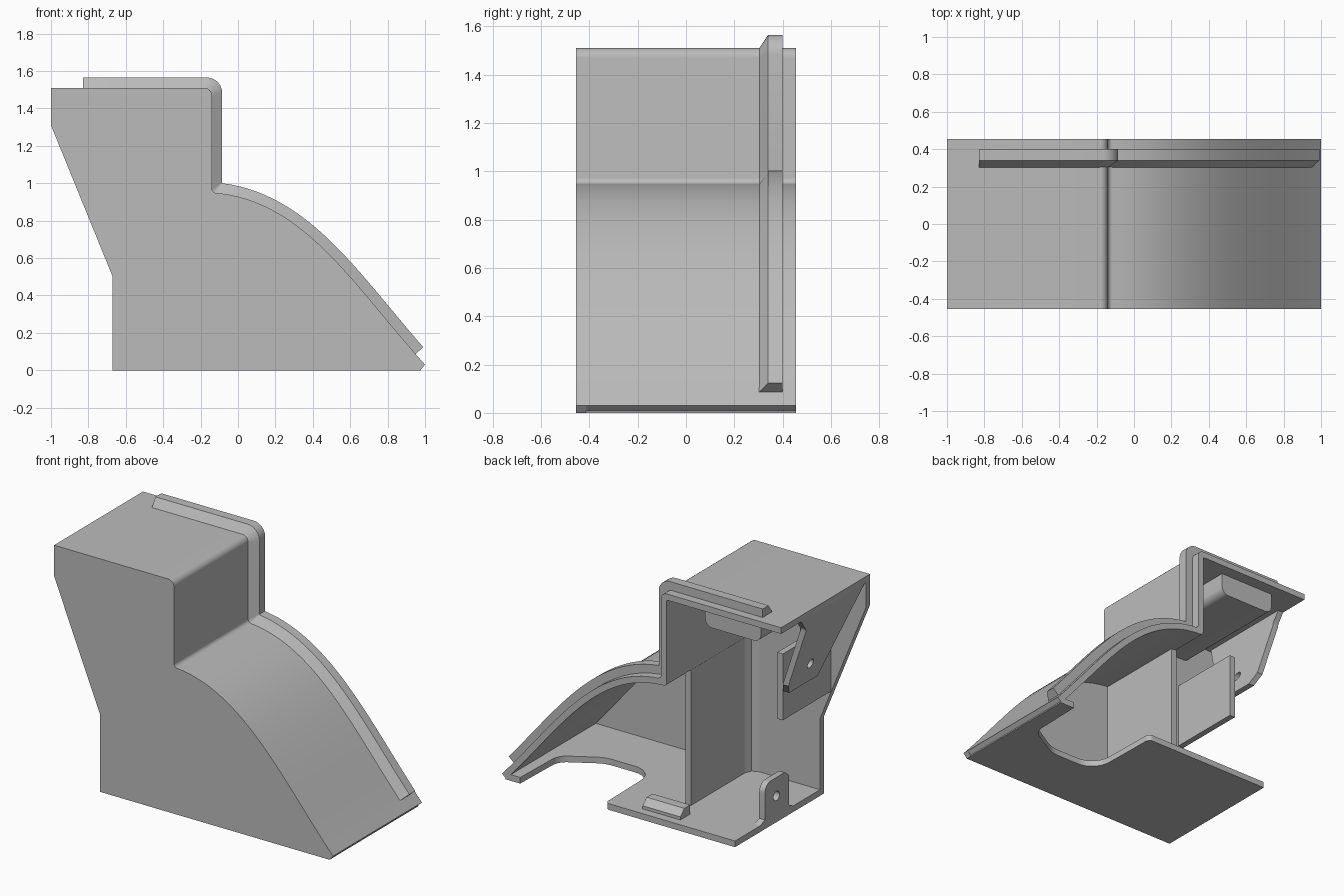
import bpy, bmesh, math
from mathutils import Vector
from mathutils.geometry import interpolate_bezier

if "Cube" in bpy.data.objects:
    bpy.data.objects.remove(bpy.data.objects["Cube"])

grey = bpy.data.materials.new("plain_grey")
grey.use_nodes = True
grey.diffuse_color = (0.5, 0.5, 0.5, 1)
grey.node_tree.nodes["Principled BSDF"].inputs["Base Color"].default_value = (0.5, 0.5, 0.5, 1)

HALF = 0.455    # half depth
WALL = 0.04     # sheet thickness
INNER = -HALF + WALL


def finish(name, verts, faces):
    mesh = bpy.data.meshes.new(name)
    mesh.from_pydata([tuple(v) for v in verts], [], faces)
    bm = bmesh.new()
    bm.from_mesh(mesh)
    bmesh.ops.recalc_face_normals(bm, faces=bm.faces)
    bm.to_mesh(mesh)
    bm.free()
    ob = bpy.data.objects.new(name, mesh)
    bpy.context.collection.objects.link(ob)
    mesh.materials.append(grey)
    bpy.ops.object.select_all(action='DESELECT')
    bpy.context.view_layer.objects.active = ob
    ob.select_set(True)
    bpy.ops.object.shade_smooth_by_angle(angle=math.radians(30))
    return ob


def place(axis, p, d):
    """Put a 2D point at depth d along the given axis."""
    return {"x": (d, p[0], p[1]), "y": (p[0], d, p[1]), "z": (p[0], p[1], d)}[axis]


def prism(name, pts, axis, lo, hi):
    n = len(pts)
    verts = [place(axis, p, d) for d in (lo, hi) for p in pts]
    faces = [list(range(n)), list(range(n, 2 * n))]
    faces += [(i, (i + 1) % n, n + (i + 1) % n, n + i) for i in range(n)]
    return finish(name, verts, faces)


def box(name, x, y, z):
    return prism(name, [(x[0], z[0]), (x[1], z[0]), (x[1], z[1]), (x[0], z[1])], "y", *y)


def fillet(pts, radii, steps=6):
    """Round the listed corners of a 2D path."""
    out = []
    for i, p in enumerate(pts):
        p = Vector(p)
        if i not in radii:
            out.append(p)
            continue
        a = (Vector(pts[i - 1]) - p).normalized()
        b = (Vector(pts[(i + 1) % len(pts)]) - p).normalized()
        cut = radii[i] / math.tan(a.angle(b) / 2)
        s, e = p + a * cut, p + b * cut
        c = p + (a + b).normalized() * radii[i] / math.sin(a.angle(b) / 2)
        for k in range(steps + 1):
            d = (s.lerp(e, k / steps) - c).normalized()
            out.append(c + d * radii[i])
    return out


def offset(pts, d):
    """Shift an open path sideways with mitred corners."""
    pts = [Vector(p) for p in pts]
    dirs = [(b - a).normalized() for a, b in zip(pts, pts[1:])]
    out = []
    for i, p in enumerate(pts):
        a, b = dirs[max(i - 1, 0)], dirs[min(i, len(dirs) - 1)]
        na, nb = Vector((-a.y, a.x)), Vector((-b.y, b.x))
        m = (na + nb).normalized()
        out.append(p + m * d / m.dot(na))
    return out


def sweep(name, rails):
    """Skin a closed strip around (path, y) rails of equal length."""
    n, k = len(rails[0][0]), len(rails)
    verts = [(p.x, y, p.y) for path, y in rails for p in path]
    faces = [[j * n for j in range(k)], [j * n + n - 1 for j in range(k)]]
    for j in range(k):
        a, b = j * n, (j + 1) % k * n
        faces += [(a + i, a + i + 1, b + i + 1, b + i) for i in range(n - 1)]
    return finish(name, verts, faces)


def drill(ob, y, z, radius):
    bpy.ops.mesh.primitive_cylinder_add(vertices=24, radius=radius, depth=1,
                                        location=(-0.8, y, z), rotation=(0, math.pi / 2, 0))
    cutter = bpy.context.object
    cutter.hide_render = True
    mod = ob.modifiers.new("hole", "BOOLEAN")
    mod.operation, mod.object, mod.solver = "DIFFERENCE", cutter, "EXACT"
    bpy.context.view_layer.objects.active = ob
    bpy.ops.object.modifier_apply(modifier=mod.name)
    bpy.data.objects.remove(cutter)


# Outer profile: flat top, upright step, sweeping slope
slope = [v.to_2d() for v in interpolate_bezier(
    Vector((-0.14, 0.95, 0)), Vector((0.35, 0.92, 0)),
    Vector((0.62, 0.45, 0)), Vector((1, 0.03, 0)), 32)]
profile = [Vector((-1, 1.51)), Vector((-0.14, 1.51))] + slope
outer = fillet(profile, {1: 0.04, 2: 0.025})
inner = fillet(offset(profile, -WALL), {1: 0.01, 2: 0.02})
sweep("top_skin", [(outer, INNER), (outer, HALF), (inner, HALF), (inner, INNER)])

# Front wall fills the whole profile
prism("front_wall", outer + [(0.975, 0), (-0.67, 0), (-0.67, 0.5), (-1, 1.31)],
      "y", -HALF, INNER)

# Raised rail with a chamfered front side
track = [Vector((-0.83, 1.51))] + [p for p in profile[1:] if p.x < 0.94] + [Vector((0.95, 0.087))]
low = fillet(offset(track, -0.005), {1: 0.04, 2: 0.02})
high = fillet(offset(track, 0.055), {1: 0.08, 2: 0.004})
sweep("seal_rail", [(low, 0.30), (high, 0.34), (high, 0.40), (low, 0.40)])

# Floor with a rounded notch in the back edge
floor = [(-0.67, INNER), (0.975, INNER), (0.975, HALF), (0.87, HALF), (0.86, 0.08),
         (0.62, -0.06), (0.27, -0.06), (0.26, HALF), (-0.67, HALF)]
prism("floor", fillet(floor, {4: 0.1, 5: 0.2, 6: 0.14, 7: 0.03}), "z", 0, WALL)

# Inner partition under the step
box("partition", (-0.175, -0.135), (INNER, 0.2), (WALL, 0.95))
prism("partition_fillet", [(-0.175, INNER), (-0.235, INNER), (-0.193, -0.397), (-0.175, -0.355)],
      "z", WALL, 1.47)

# Inner plate and boss
box("inner_plate", (-0.75, -0.71), (INNER, 0.08), (0.7, 1.13))
boss = [(-0.8, 1.48), (-0.8, 1.33), (-0.4, 1.33), (-0.4, 1.48)]
prism("top_boss", fillet(boss, {1: 0.05, 2: 0.05}), "y", INNER, 0.375)

# Leaning upper tab with a screw hole
tab = prism("upper_tab", fillet([(-0.4, 1.47), (-0.14, 0.93), (0.15, 0.93), (0.2, 1.0),
                                 (0.2, 1.4), (0.25, 1.47)], {4: 0.04}), "x", 0, WALL)
for v in tab.data.vertices:
    v.co.x += max(-0.67 - 0.407 * (v.co.z - 0.5), -1)
drill(tab, -0.01, 1.07, 0.03)

# Lower tab with a screw hole
lug = [(-0.16, 0.03), (-0.1, 0.06), (-0.1, 0.29), (0.15, 0.29), (0.15, 0.06), (0.22, 0.03)]
tab = prism("lower_tab", fillet(lug, {2: 0.06, 3: 0.06}), "x", -0.67, -0.63)
drill(tab, 0.03, 0.17, 0.03)

# Locating block on the floor
prism("floor_block", [(0.3, 0.03), (0.4, 0.03), (0.4, 0.06), (0.36, 0.1), (0.3, 0.1)],
      "x", -0.24, 0.03)
